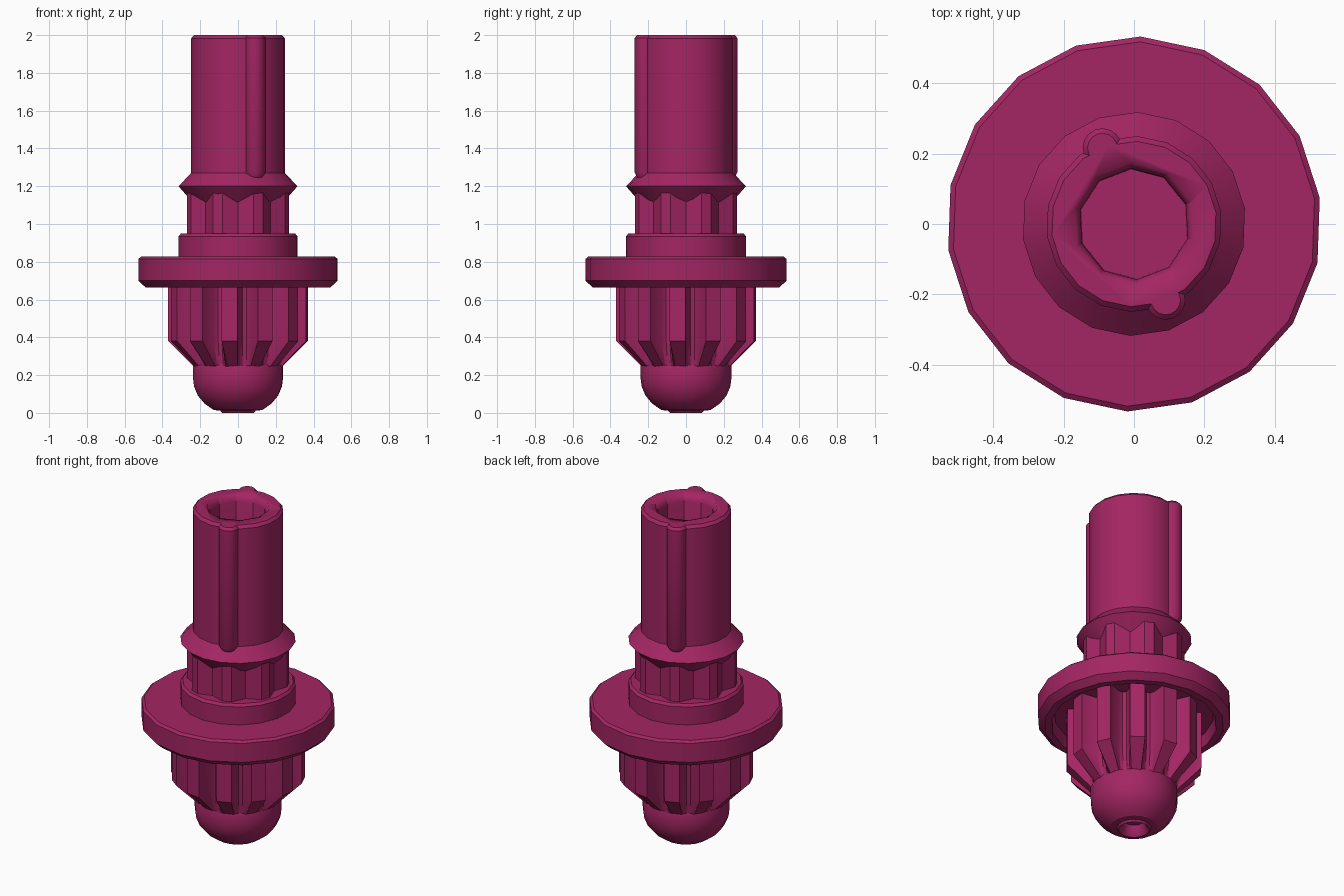
import bpy, bmesh, math

if "Cube" in bpy.data.objects:
    bpy.data.objects.remove(bpy.data.objects["Cube"])

mat = bpy.data.materials.new("magenta")
mat.diffuse_color = (0.37, 0.019, 0.125, 1)
mat.use_nodes = True
mat.node_tree.nodes["Principled BSDF"].inputs["Base Color"].default_value = mat.diffuse_color


def finish(name, bm):
    bmesh.ops.remove_doubles(bm, verts=bm.verts, dist=1e-5)
    bmesh.ops.recalc_face_normals(bm, faces=bm.faces)
    me = bpy.data.meshes.new(name)
    bm.to_mesh(me)
    bm.free()
    me.materials.append(mat)
    ob = bpy.data.objects.new(name, me)
    bpy.context.collection.objects.link(ob)
    bpy.ops.object.select_all(action='DESELECT')
    ob.select_set(True)
    bpy.context.view_layer.objects.active = ob
    bpy.ops.object.shade_smooth_by_angle(angle=math.radians(28))
    return ob


def loft(name, rings):
    """Skin a stack of equal rings and cap both ends."""
    bm = bmesh.new()
    rows = [[bm.verts.new(p) for p in ring] for ring in rings]
    n = len(rows[0])
    for a, b in zip(rows, rows[1:]):
        for i in range(n):
            j = (i + 1) % n
            bm.faces.new((a[i], a[j], b[j], b[i]))
    bm.faces.new(rows[0])
    bm.faces.new(rows[-1])
    return finish(name, bm)


def lathe(name, profile, sides=18, turn=88, cx=0, cy=0):
    angles = [math.radians(turn + 360 * i / sides) for i in range(sides)]
    return loft(name, [[(cx + r * math.cos(a), cy + r * math.sin(a), z)
                        for a in angles] for r, z in profile])


def toothed(name, count, turn, tooth, levels):
    """tooth: (degrees, radius) over one pitch; levels: (z, radius limit)."""
    outline = [(math.radians(turn + 360 * k / count + d), r)
               for k in range(count) for d, r in tooth]
    return loft(name, [[(min(r, lim) * math.cos(a), min(r, lim) * math.sin(a), z)
                        for a, r in outline] for z, lim in levels])


# Main turned body: nose with socket, recessed flange, collar, cone, tube
body = lathe("body", [
    (0.055, 0.06), (0.07, 0.015), (0.085, 0.0), (0.095, 0.012), (0.13, 0.015),
    (0.18, 0.05), (0.215, 0.092), (0.235, 0.14), (0.24, 0.18), (0.24, 0.25),
    (0.235, 0.26), (0.235, 0.73), (0.44, 0.73), (0.455, 0.665), (0.495, 0.665),
    (0.533, 0.70), (0.533, 0.815), (0.518, 0.827), (0.318, 0.827),
    (0.318, 0.935), (0.305, 0.95), (0.23, 0.95), (0.23, 1.10), (0.318, 1.20),
    (0.25, 1.27), (0.25, 1.983), (0.235, 2.0)])

# Ten-sided tapered bore down the tube
bore = lathe("bore_cutter", [(0.155, 1.0), (0.158, 1.96), (0.174, 2.0), (0.178, 2.01)],
             sides=10, turn=93)
cut = body.modifiers.new("bore", 'BOOLEAN')
cut.operation = 'DIFFERENCE'
cut.object = bore
cut.solver = 'EXACT'
bpy.context.view_layer.objects.active = body
bpy.ops.object.modifier_apply(modifier=cut.name)
bpy.data.objects.remove(bore)

# Twelve-toothed drive gear with chamfered lower end
toothed("lower_gear", 12, -97,
        [(-9, 0.275), (-6.5, 0.37), (6.5, 0.37), (9, 0.275), (12.5, 0.253), (17.5, 0.253)],
        [(0.245, 0.235), (0.38, 0.37), (0.735, 0.37)])

# Eight-ridged neck between collar and cone
toothed("ridged_neck", 8, 22.5,
        [(-5.5, 0.283), (5.5, 0.283), (22.5, 0.242)],
        [(0.94, 1), (1.2, 1)])

# Two opposite half-round keys along the tube
for side, s in (("front", 1), ("back", -1)):
    lathe(side + "_key",
          [(0.02, 1.235), (0.042, 1.247), (0.056, 1.275), (0.056, 1.985), (0.042, 2.0)],
          sides=16, cx=0.09 * s, cy=-0.216 * s)
